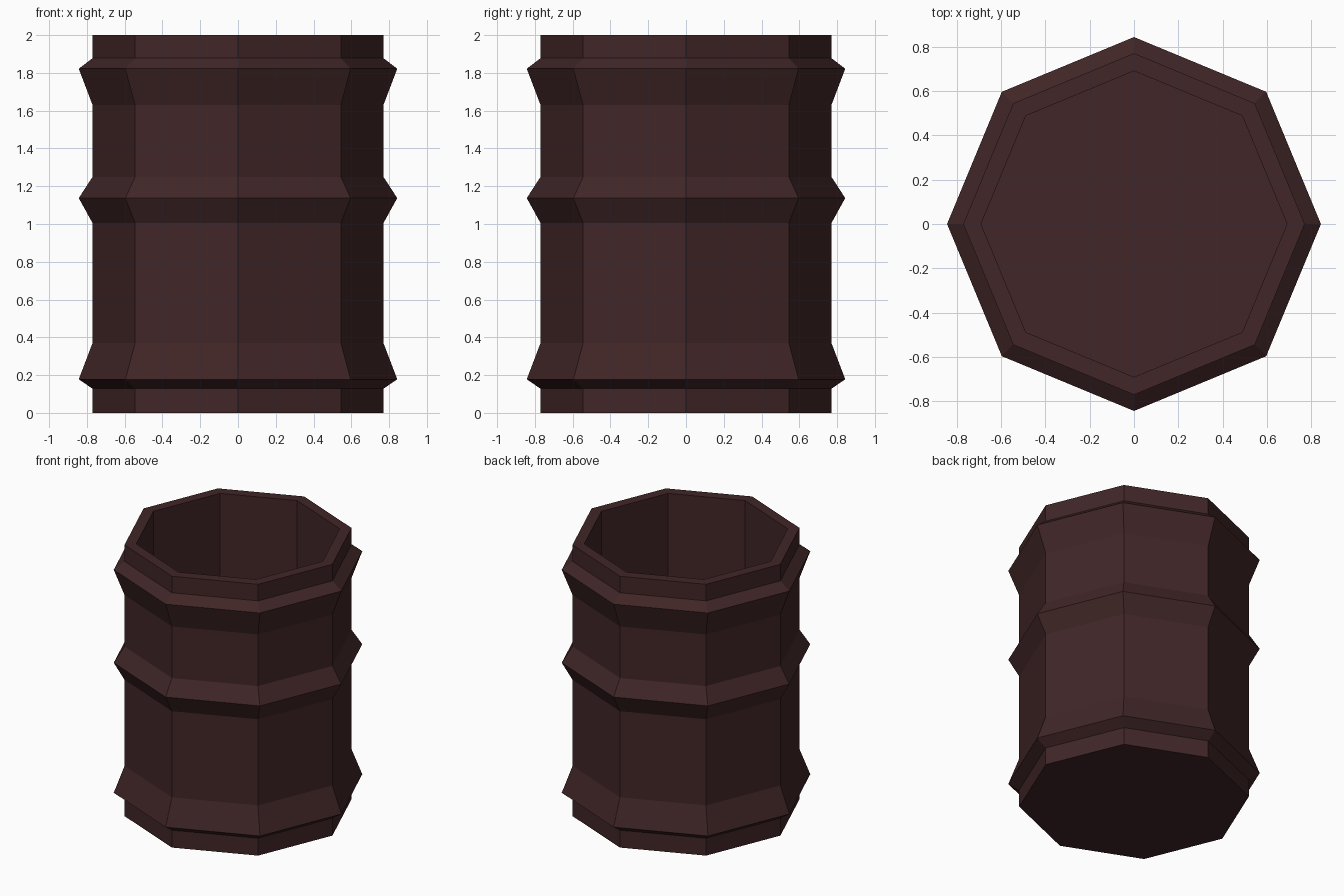
import bpy, bmesh, math

if "Cube" in bpy.data.objects:
    bpy.data.objects.remove(bpy.data.objects["Cube"])

SIDES = 8

# Dark stained wood, the only colour
wood = bpy.data.materials.new("dark_brown_wood")
wood.diffuse_color = (0.052, 0.019, 0.020, 1.0)
wood.use_nodes = True
wood.node_tree.nodes["Principled BSDF"].inputs["Base Color"].default_value = wood.diffuse_color

# Radius and height: outer wall with three raised hoops, rim, inner wall, floor
R, HOOP, INNER, FLOOR = 0.77, 0.843, 0.69, 0.08
profile = [
    (R, 0.0),
    (R, 0.128), (HOOP, 0.178), (R, 0.37),     # lower hoop
    (R, 1.005), (HOOP, 1.137), (R, 1.25),     # middle hoop
    (R, 1.63), (HOOP, 1.822), (R, 1.878),     # upper hoop
    (R, 2.0), (INNER, 2.0),                   # rim
    (INNER, FLOOR),                           # hollow inside
]

bm = bmesh.new()
rings = []
for r, z in profile:
    rings.append([bm.verts.new((r * math.cos(math.tau * i / SIDES),
                                r * math.sin(math.tau * i / SIDES), z))
                  for i in range(SIDES)])
# Walls
for a, b in zip(rings, rings[1:]):
    for i in range(SIDES):
        j = (i + 1) % SIDES
        bm.faces.new((a[i], a[j], b[j], b[i]))
# Underside and inner floor
bm.faces.new(rings[0][::-1])
bm.faces.new(rings[-1])
bmesh.ops.recalc_face_normals(bm, faces=bm.faces)

mesh = bpy.data.meshes.new("barrel")
bm.to_mesh(mesh)
bm.free()
mesh.materials.append(wood)
barrel = bpy.data.objects.new("barrel", mesh)
bpy.context.collection.objects.link(barrel)
